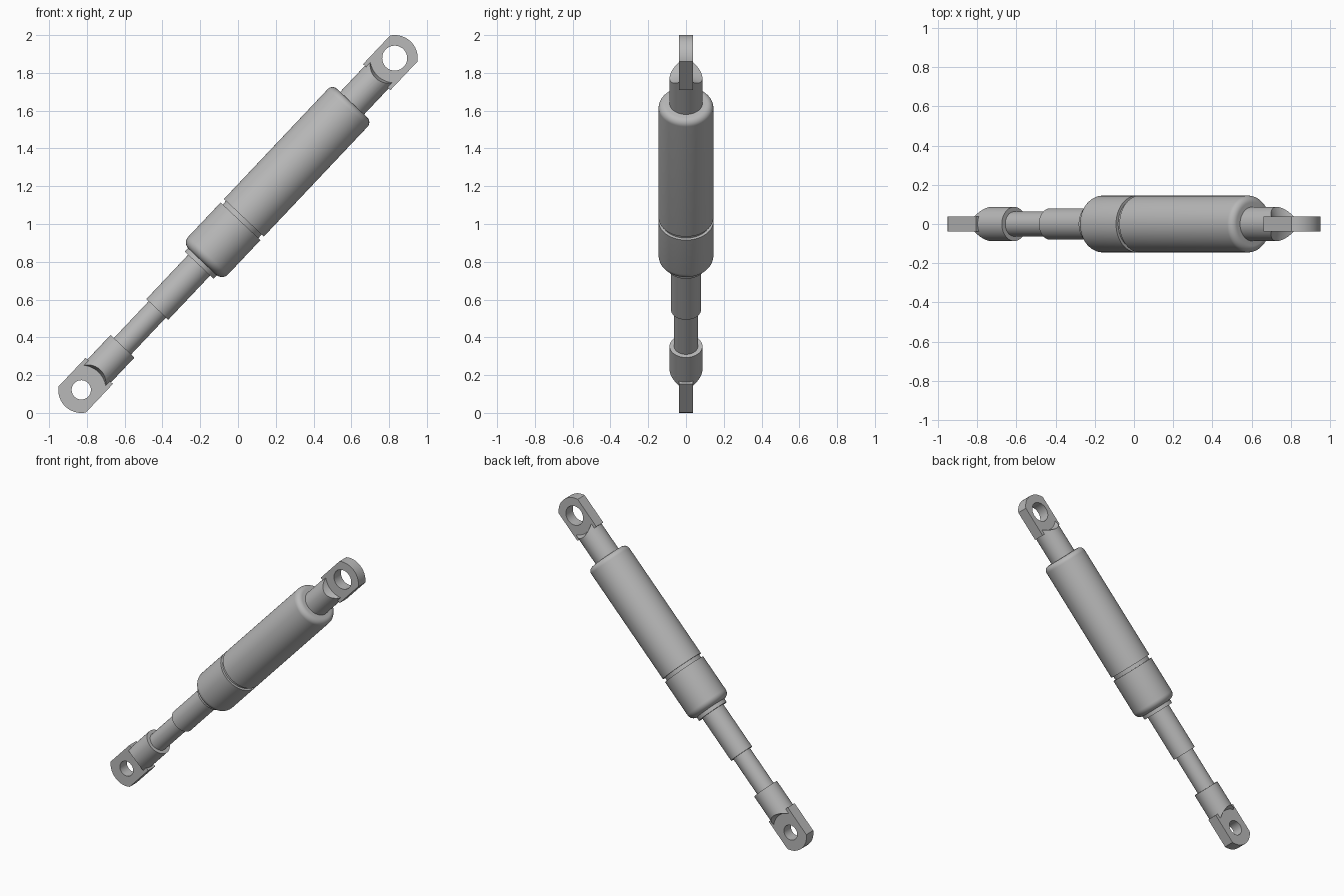
import bpy, bmesh, math
from mathutils import Matrix, Vector

cube = bpy.data.objects.get("Cube")
if cube:
    bpy.data.objects.remove(cube, do_unlink=True)

# One grey metal for everything
metal = bpy.data.materials.new("grey metal")
metal.use_nodes = True
grey = (0.48, 0.48, 0.48, 1)
metal.diffuse_color = grey
metal.node_tree.nodes["Principled BSDF"].inputs["Base Color"].default_value = grey

# Parts are made along local z, then leaned over around the middle
LEAN = Matrix.Translation((0, 0, 1)) @ Matrix.Rotation(math.atan2(1.659, 1.756), 4, 'Y')
EYE = 1.208          # distance of each eye hole from the middle
SIDES = 64


def make_object(name, bm):
    bmesh.ops.recalc_face_normals(bm, faces=bm.faces)
    mesh = bpy.data.meshes.new(name)
    bm.to_mesh(mesh)
    bm.free()
    mesh.materials.append(metal)
    obj = bpy.data.objects.new(name, mesh)
    bpy.context.collection.objects.link(obj)
    return obj


def select_only(obj):
    bpy.ops.object.select_all(action='DESELECT')
    obj.select_set(True)
    bpy.context.view_layer.objects.active = obj


def finish(obj):
    select_only(obj)
    bpy.ops.object.shade_smooth_by_angle(angle=math.radians(30))
    obj.matrix_world = LEAN


def cut(obj, cutter):
    cutter.hide_render = True
    select_only(obj)
    mod = obj.modifiers.new("cut", 'BOOLEAN')
    mod.operation = 'DIFFERENCE'
    mod.solver = 'EXACT'
    mod.object = cutter
    bpy.ops.object.modifier_apply(modifier=mod.name)
    bpy.data.objects.remove(cutter, do_unlink=True)


def lathe(name, profile):
    """Spin (radius, height) points around local z and cap both ends."""
    bm = bmesh.new()
    rings = []
    for r, h in profile:
        rings.append([bm.verts.new((r * math.cos(a), r * math.sin(a), h))
                      for a in (math.tau * i / SIDES for i in range(SIDES))])
    for low, high in zip(rings, rings[1:]):
        for i in range(SIDES):
            j = (i + 1) % SIDES
            bm.faces.new((low[i], low[j], high[j], high[i]))
    bm.faces.new(rings[0][::-1])
    bm.faces.new(rings[-1])
    return make_object(name, bm)


def rounded(radius, end, fillet, side):
    """Quarter-round profile from the wall to the end face."""
    steps = [math.pi / 2 * i / 8 for i in range(9)]
    return [(radius - fillet + fillet * math.cos(a),
             end + side * fillet * (math.sin(a) - 1)) for a in steps]


def cone_along_y(name, r1, r2, y1, y2, z):
    bm = bmesh.new()
    turn = Matrix.Rotation(-math.pi / 2, 4, 'X')
    bmesh.ops.create_cone(bm, cap_ends=True, segments=SIDES, radius1=r1, radius2=r2,
                          depth=y2 - y1,
                          matrix=Matrix.Translation((0, (y1 + y2) / 2, z)) @ turn)
    return make_object(name, bm)


def eye_plate(name, side, hole):
    """Flat lug with a rounded outer end and a pin hole."""
    half, thick, tip = 0.1, 0.038, 0.122
    sweep = math.asin(half / tip)
    outline = [(-half, 1.07), (half, 1.07)]
    for i in range(25):
        a = sweep - 2 * sweep * i / 24
        outline.append((tip * math.sin(a), EYE + tip * math.cos(a)))
    bm = bmesh.new()
    face = bm.faces.new([bm.verts.new((x, -thick, side * z)) for x, z in outline])
    grown = bmesh.ops.extrude_face_region(bm, geom=[face])
    moved = [v for v in grown["geom"] if isinstance(v, bmesh.types.BMVert)]
    bmesh.ops.translate(bm, verts=moved, vec=Vector((0, 2 * thick, 0)))
    plate = make_object(name, bm)
    cut(plate, cone_along_y("hole_cutter", hole, hole, -0.2, 0.2, side * EYE))
    finish(plate)


def scooped_rod(name, side, start):
    """Round stem milled away around the eye on both faces."""
    rod = lathe(name, [(0.087, side * start), (0.087, side * 1.12)])
    cut(rod, cone_along_y("scoop_cutter", 0.13, 0.15, 0.036, 0.1, side * EYE))
    cut(rod, cone_along_y("scoop_cutter", 0.15, 0.13, -0.1, -0.036, side * EYE))
    finish(rod)


# Main cylinder, its lower cap and the groove between them
finish(lathe("main_cylinder", [(0.145, 0.045)] + rounded(0.145, 0.88, 0.035, 1)))
finish(lathe("groove_core", [(0.13, 0.0), (0.13, 0.06)]))
finish(lathe("lower_cap", [(0.145, 0.02)] + rounded(0.145, -0.275, 0.045, -1)))

# Stepped rod below the cap
finish(lathe("collar", [(0.105, -0.26), (0.105, -0.3)]))
finish(lathe("outer_sleeve", [(0.08, -0.29), (0.08, -0.622)]))
finish(lathe("piston_rod", [(0.063, -0.6), (0.063, -0.91)]))

# End fittings
scooped_rod("upper_stem", 1, 0.86)
scooped_rod("lower_stem", -1, 0.89)
eye_plate("upper_eye", 1, 0.066)
eye_plate("lower_eye", -1, 0.051)
